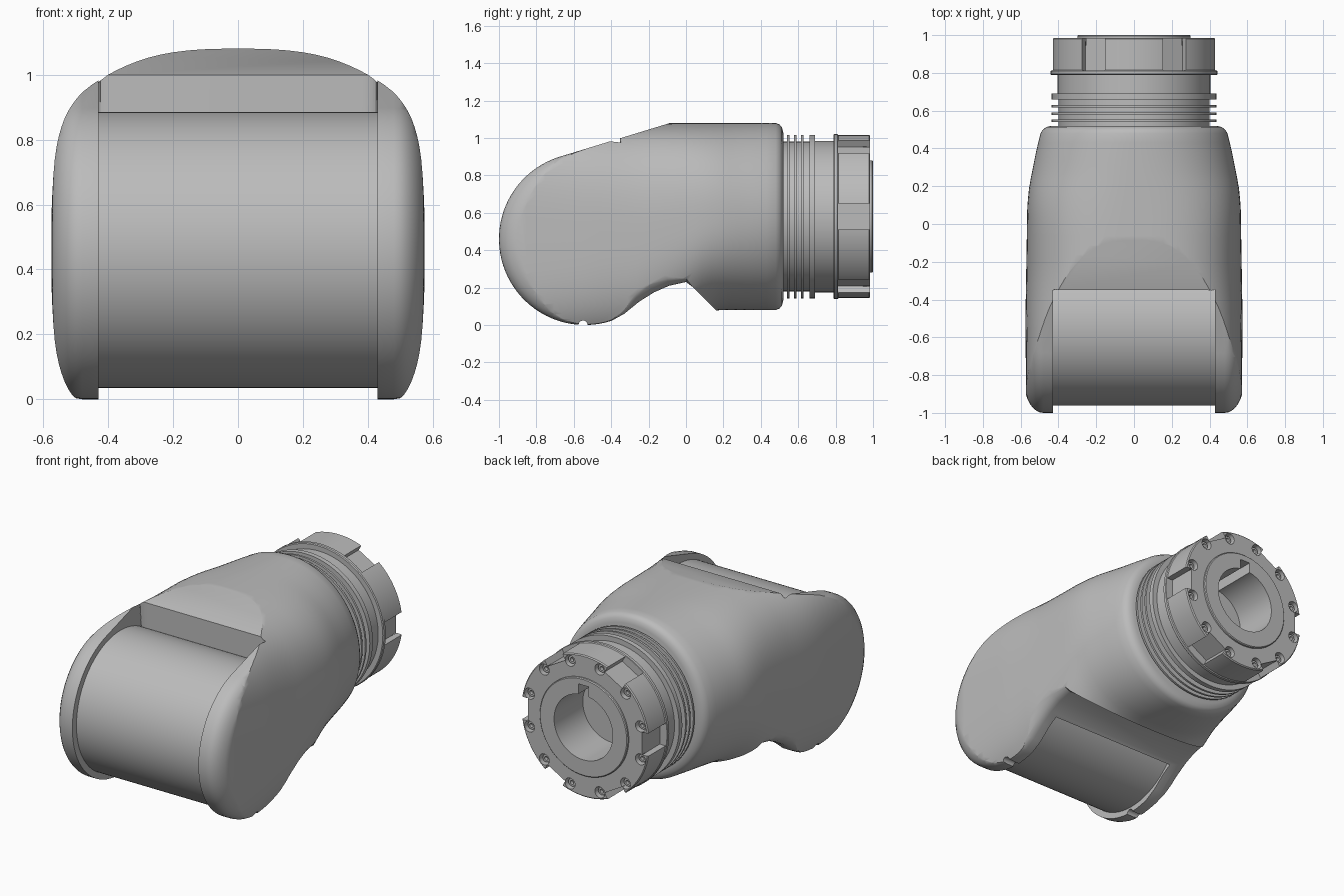
import bpy, bmesh, math
from mathutils import Vector, Matrix

if "Cube" in bpy.data.objects:
    bpy.data.objects.remove(bpy.data.objects["Cube"], do_unlink=True)

AXIS_Z = 0.58            # height of the neck axis
DRUM_Y, DRUM_Z, DRUM_R = -0.535, 0.46, 0.425

metal = bpy.data.materials.new("grey metal")
metal.use_nodes = True
grey = (0.5, 0.5, 0.5, 1)
metal.diffuse_color = grey
metal.node_tree.nodes["Principled BSDF"].inputs["Base Color"].default_value = grey


def finish(bm, name, helper=False):
    bmesh.ops.recalc_face_normals(bm, faces=bm.faces)
    mesh = bpy.data.meshes.new(name)
    bm.to_mesh(mesh)
    bm.free()
    ob = bpy.data.objects.new(name, mesh)
    bpy.context.scene.collection.objects.link(ob)
    mesh.materials.append(metal)
    if helper:
        ob.hide_render = True
        ob.hide_viewport = True
    return ob


def loft(rings, closed=False):
    """Bridge rings of points; cap both ends unless the loft closes on itself."""
    bm = bmesh.new()
    loops = [[bm.verts.new(p) for p in ring] for ring in rings]
    n = len(loops[0])
    for i in range(len(loops) - (0 if closed else 1)):
        a, b = loops[i], loops[(i + 1) % len(loops)]
        for j in range(n):
            k = (j + 1) % n
            bm.faces.new((a[j], a[k], b[k], b[j]))
    if not closed:
        bm.faces.new(loops[0])
        bm.faces.new(loops[-1])
    return bm


def prism(points, half):
    return loft([[(x, y, z) for y, z in points] for x in (-half, half)])


def lathe(profile, closed=False, seg=96, cx=0, cz=AXIS_Z):
    """Turn (radius, y) points around an axis along y."""
    return loft([[(cx + r * math.cos(math.tau * i / seg), y,
                   cz + r * math.sin(math.tau * i / seg)) for i in range(seg)]
                 for r, y in profile], closed)


def arc(cy, cz, r, start, end, n):
    angles = [math.radians(start + (end - start) * i / n) for i in range(n + 1)]
    return [(cy + r * math.cos(a), cz + r * math.sin(a)) for a in angles]


def interp(table, t):
    for (a, va), (b, vb) in zip(table, table[1:]):
        if t <= b:
            return va + (vb - va) * max(0, (t - a) / (b - a))
    return table[-1][1]


def boolean(ob, cutter, operation="DIFFERENCE"):
    mod = ob.modifiers.new(operation.lower(), "BOOLEAN")
    mod.operation, mod.object, mod.solver = operation, cutter, "EXACT"


def inset(points, d):
    """Offset a counter-clockwise outline inward with mitred corners."""
    out = []
    for i, p in enumerate(points):
        p, q, r = (Vector(points[k % len(points)]) for k in (i - 1, i, i + 1))
        u, v = (q - p).normalized(), (r - q).normalized()
        n1, n2 = Vector((-u.y, u.x)), Vector((-v.y, v.x))
        out.append(q + (n1 + n2) * d / (1 + n1.dot(n2)))
    return out


# Housing: tube that changes from a rounded box in front to a circle behind
width = [(-1.1, .57), (-.5, .575), (.1, .565), (.2, .555), (.4, .515), (.52, .485)]
power = [(-1, 4), (-.35, 3), (0, 2.7), (.25, 2.25), (.5, 2)]
floor = [(-.25, -.16), (.1, .06), (.16, .08)]
stations = [(-1.1 + 1.58 * i / 32, 1) for i in range(33)]
stations += [(.50, .985), (.513, .955), (.52, .9)]
rings = []
for y, s in stations:
    low, e = interp(floor, y), 2 / interp(power, y)
    w, h, mid = interp(width, y) * s, (1.08 - low) / 2 * s, (1.08 + low) / 2
    ring = []
    for i in range(96):
        a = math.tau * (i + 0.5) / 96
        c, t = math.cos(a), math.sin(a)
        ring.append((math.copysign(abs(c) ** e, c) * w, y,
                     mid + math.copysign(abs(t) ** e, t) * h))
    rings.append(ring)
housing = finish(loft(rings), "housing")

# Side outline with rounded cheeks, which trims the tube
outline = [(-.02, 1.1)] + arc(-.54, .46, .46, 108, 288, 44)
outline += [(-.33, .06), (-.25, .125), (-.17, .175), (-.09, .21), (0, .23),
            (.04, .2), (.19, .05), (.8, .05), (.8, 1.1)]
cheek = []
for i in range(9):
    a = math.pi / 2 * i / 8
    cheek.append((.48 + .1 * math.sin(a), .16 * (1 - math.cos(a))))
sides = [(-x, d) for x, d in reversed(cheek)] + cheek
trim = finish(loft([[(x, p[0], p[1]) for p in inset(outline, d)] for x, d in sides]),
              "housing_trim", True)
boolean(housing, trim, "INTERSECT")

# Pocket for the drum, rounded at the back corners
pocket_points = [(-1.2, -.3), (-.19, -.3)] + arc(DRUM_Y, DRUM_Z, DRUM_R - .005, -34.8, 63.9, 24)
pocket_points += [(-.35, 1.3), (-1.2, 1.3)]
bm = prism(pocket_points, .43)
corners = [e for e in bm.edges
           if all(abs(v.co.y + .35) < .004 for v in e.verts)
           and abs(e.verts[0].co.x - e.verts[1].co.x) < .01]
bmesh.ops.bevel(bm, geom=corners, offset=.05, segments=6, affect="EDGES", profile=.5)
boolean(housing, finish(bm, "pocket_cutter", True))

# Small half-round notches under the cheeks
boolean(housing, finish(prism(arc(-.55, 0, .024, 0, 345, 23), .7), "notch_cutter", True))

# Drum
drum = finish(prism(arc(DRUM_Y, DRUM_Z, DRUM_R, 0, 357.5, 143), .432), "drum")

# Ribbed neck
neck_profile = [(.01, .45), (.4, .45)]
for y0, y1 in ((.54, .553), (.578, .591), (.616, .629), (.66, .69)):
    neck_profile += [(.4, y0), (.437, y0), (.437, y1), (.4, y1)]
neck_profile += [(.4, .72), (.01, .72)]
neck = finish(lathe(neck_profile), "neck")

# Collar with hub, bore and keyway
collar = finish(lathe([(.2, .69), (.2, 1), (.295, 1), (.3, .995), (.3, .985), (.43, .985),
                       (.436, .979), (.436, .815), (.441, .81), (.441, .793),
                       (.436, .788), (.405, .788), (.405, .69)], True), "collar")


def box(bm, centre, size, angle=0):
    turn = Matrix.Translation((0, 0, AXIS_Z)) @ Matrix.Rotation(-angle, 4, "Y")
    bmesh.ops.create_cube(bm, size=1, matrix=turn @ Matrix.Translation(centre)
                          @ Matrix.Diagonal((*size, 1)))


bm = bmesh.new()
box(bm, (0, .92, .2), (.07, .4, .12))
for i in range(6):
    box(bm, (.44, .92, 0), (.1, .215, .14), math.tau * i / 6)
boolean(collar, finish(bm, "slot_cutter", True))

# Screw recesses around the rim, each with a socket screw
recess = bmesh.new()
screws = bmesh.new()
for i in range(12):
    a = math.tau * (i + .5) / 12
    x, z = .392 * math.cos(a), AXIS_Z + .392 * math.sin(a)
    parts = ((recess, lathe([(.034, .945), (.034, 1.05)], False, 20, x, z)),
             (screws, lathe([(.012, .94), (.012, .966), (.024, .966), (.024, .94)],
                            True, 16, x, z)))
    for target, part in parts:
        bmesh.ops.recalc_face_normals(part, faces=part.faces)
        temp = bpy.data.meshes.new("part")
        part.to_mesh(temp)
        part.free()
        target.from_mesh(temp)
        bpy.data.meshes.remove(temp)
boolean(collar, finish(recess, "recess_cutter", True))
screw_ob = finish(screws, "rim_screws")

# Apply the cuts and shade smooth with sharp edges kept
for ob in (housing, drum, neck, collar, screw_ob):
    bpy.ops.object.select_all(action="DESELECT")
    ob.select_set(True)
    bpy.context.view_layer.objects.active = ob
    for mod in list(ob.modifiers):
        bpy.ops.object.modifier_apply(modifier=mod.name)
    bpy.ops.object.shade_smooth_by_angle(angle=math.radians(30))
